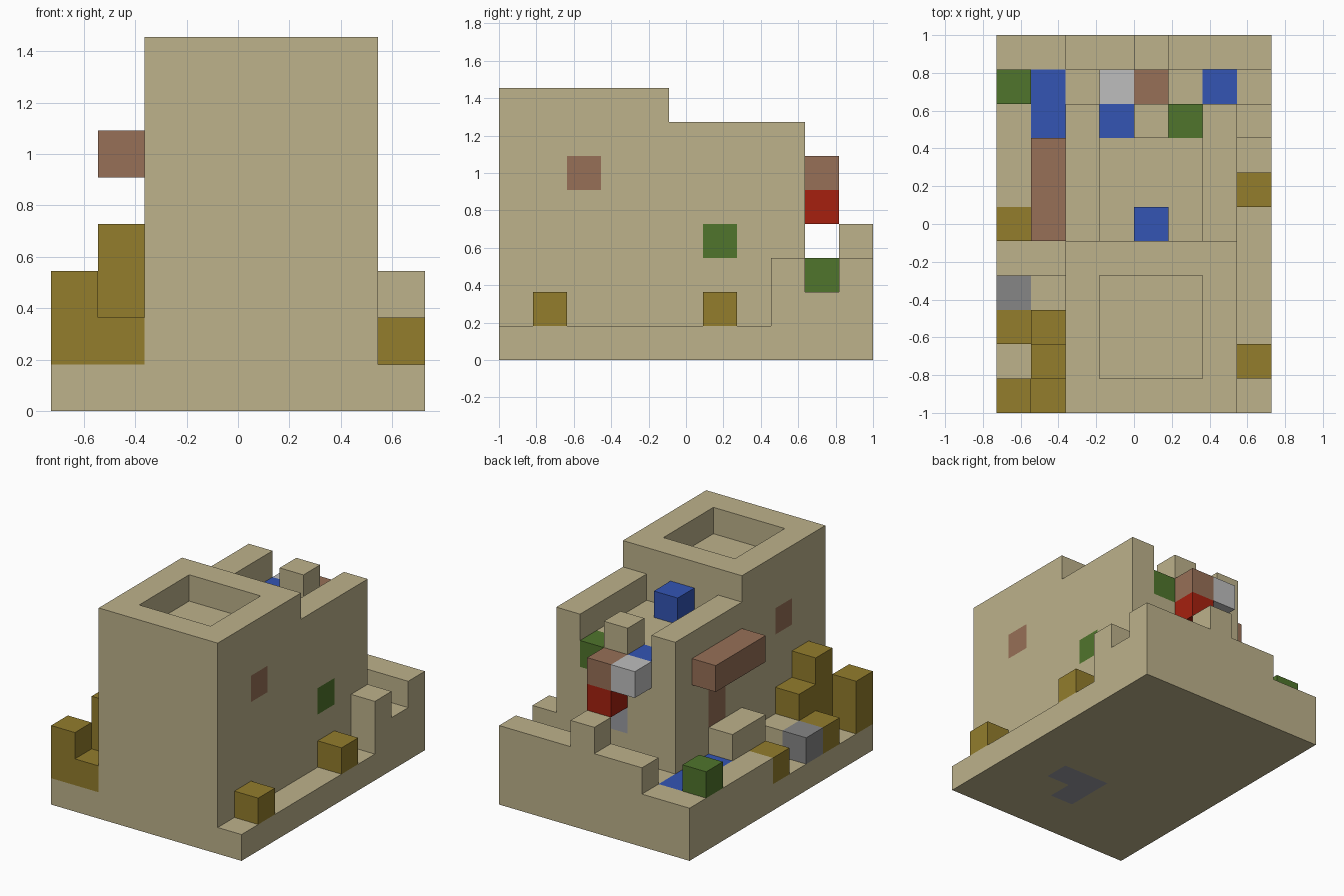
import bpy
import bmesh
from mathutils import Vector

old = bpy.data.objects.get("Cube")
if old:
    bpy.data.objects.remove(old, do_unlink=True)

UNIT = 2 / 11
OFFSET = Vector((-4, -5.5, 0))
cells = {}   # grid position -> (part name, colour name)


def linear(c):
    c /= 255
    return c / 12.92 if c <= 0.04045 else ((c + 0.055) / 1.055) ** 2.4


def material(name, rgb):
    m = bpy.data.materials.new(name)
    m.use_nodes = True
    col = [linear(c) for c in rgb] + [1]
    m.diffuse_color = col
    m.node_tree.nodes["Principled BSDF"].inputs["Base Color"].default_value = col
    return m


MATS = {
    "sand": material("sand", (189, 178, 139)),
    "gold": material("gold", (147, 125, 44)),
    "brown": material("brown", (151, 112, 87)),
    "blue": material("blue", (51, 85, 180)),
    "green": material("green", (80, 117, 44)),
    "red": material("red", (166, 32, 15)),
    "pale_grey": material("pale_grey", (190, 190, 190)),
    "grey": material("grey", (134, 134, 134)),
    "slate": material("slate", (155, 156, 163)),
}


def fill(part, colour, x, y, z):
    """Fill blocks; each range is one index or an inclusive (first, last)."""
    spans = [(r, r) if isinstance(r, int) else r for r in (x, y, z)]
    (x0, x1), (y0, y1), (z0, z1) = spans
    for i in range(x0, x1 + 1):
        for j in range(y0, y1 + 1):
            for k in range(z0, z1 + 1):
                cells[i, j, k] = (part, colour)


# Ground slab with the inlay underneath
fill("ground_slab", "sand", (0, 7), (0, 10), 0)
fill("ground_slab", "slate", (4, 5), 3, 0)
fill("ground_slab", "slate", 4, 2, 0)

# Front tower with a sunken roof
fill("tower", "sand", (2, 6), (0, 4), (1, 7))
for i in (3, 4, 5):
    for j in (1, 2, 3):
        del cells[i, j, 7]
for i in (2, 6):
    fill("tower", "brown", i, 2, 5)

# Rear hall with parapets along its sides and one merlon
fill("hall", "sand", (2, 6), (5, 8), (1, 5))
for i in (2, 6):
    fill("hall", "sand", i, (5, 8), 6)
fill("hall", "sand", 4, 8, 6)
fill("hall", "green", 6, 6, 3)
fill("hall", "brown", 2, 6, (3, 4))
fill("hall", "slate", 4, 8, 3)
fill("hall", "blue", 3, 8, 5)
fill("hall", "green", 5, 8, 5)
fill("roof_block", "blue", 4, 5, 6)

# Blocks hanging on the outside walls
fill("side_beam", "brown", 1, (5, 7), 5)
fill("rear_bracket", "red", 4, 9, 4)
fill("rear_bracket", "brown", 4, 9, 5)
fill("rear_bracket", "pale_grey", 3, 9, 5)

# Rear terrace and its stepped wall
fill("terrace", "sand", (0, 7), 9, 1)
fill("terrace", "sand", 0, (6, 8), 1)
fill("pool", "blue", 1, (7, 9), 1)
fill("pool", "blue", 6, 9, 1)
fill("rear_wall", "sand", (0, 7), 10, 1)
fill("rear_wall", "sand", (2, 7), 10, 2)
fill("rear_wall", "sand", 4, 10, 3)
fill("corner_post", "sand", 7, 8, (1, 2))
fill("green_block", "green", 0, 9, 2)

# Steps and low blocks beside the tower
fill("side_step", "sand", 1, (5, 6), (1, 2))
fill("side_step", "sand", 1, 3, 1)
fill("grey_block", "grey", 0, 3, 1)
fill("gold_steps", "gold", 0, 0, (1, 2))
fill("gold_steps", "gold", 1, 0, 1)
fill("gold_steps", "gold", 1, 1, (1, 3))
fill("gold_steps", "gold", 1, 2, (1, 2))
fill("gold_steps", "gold", 0, 2, 1)
fill("gold_block_right", "gold", 0, 5, 1)
for name, j in (("gold_block_left_front", 1), ("gold_block_left_rear", 6)):
    fill(name, "gold", 7, j, 1)


def build(part):
    """Make one mesh from the exposed block sides of a part."""
    names = sorted({c for p, c in cells.values() if p == part})
    bm = bmesh.new()
    for pos, (owner, colour) in cells.items():
        if owner != part:
            continue
        centre = Vector(pos) + Vector((0.5, 0.5, 0.5))
        for axis in range(3):
            for sign in (-1, 1):
                n = Vector((0, 0, 0))
                n[axis] = sign
                if tuple(int(a + b) for a, b in zip(pos, n)) in cells:
                    continue
                u = Vector((0, 0, 0))
                u[(axis + 1) % 3] = 0.5
                v = n.cross(u)
                c = centre + n / 2
                corners = (c - u - v, c + u - v, c + u + v, c - u + v)
                f = bm.faces.new([bm.verts.new((p + OFFSET) * UNIT) for p in corners])
                f.material_index = names.index(colour)
    bmesh.ops.remove_doubles(bm, verts=bm.verts, dist=0.001)
    bmesh.ops.dissolve_limit(bm, angle_limit=0.01, verts=bm.verts,
                             edges=bm.edges, delimit={'MATERIAL'})
    mesh = bpy.data.meshes.new(part)
    bm.to_mesh(mesh)
    bm.free()
    for n in names:
        mesh.materials.append(MATS[n])
    bpy.context.collection.objects.link(bpy.data.objects.new(part, mesh))


for part in sorted({p for p, c in cells.values()}):
    build(part)
